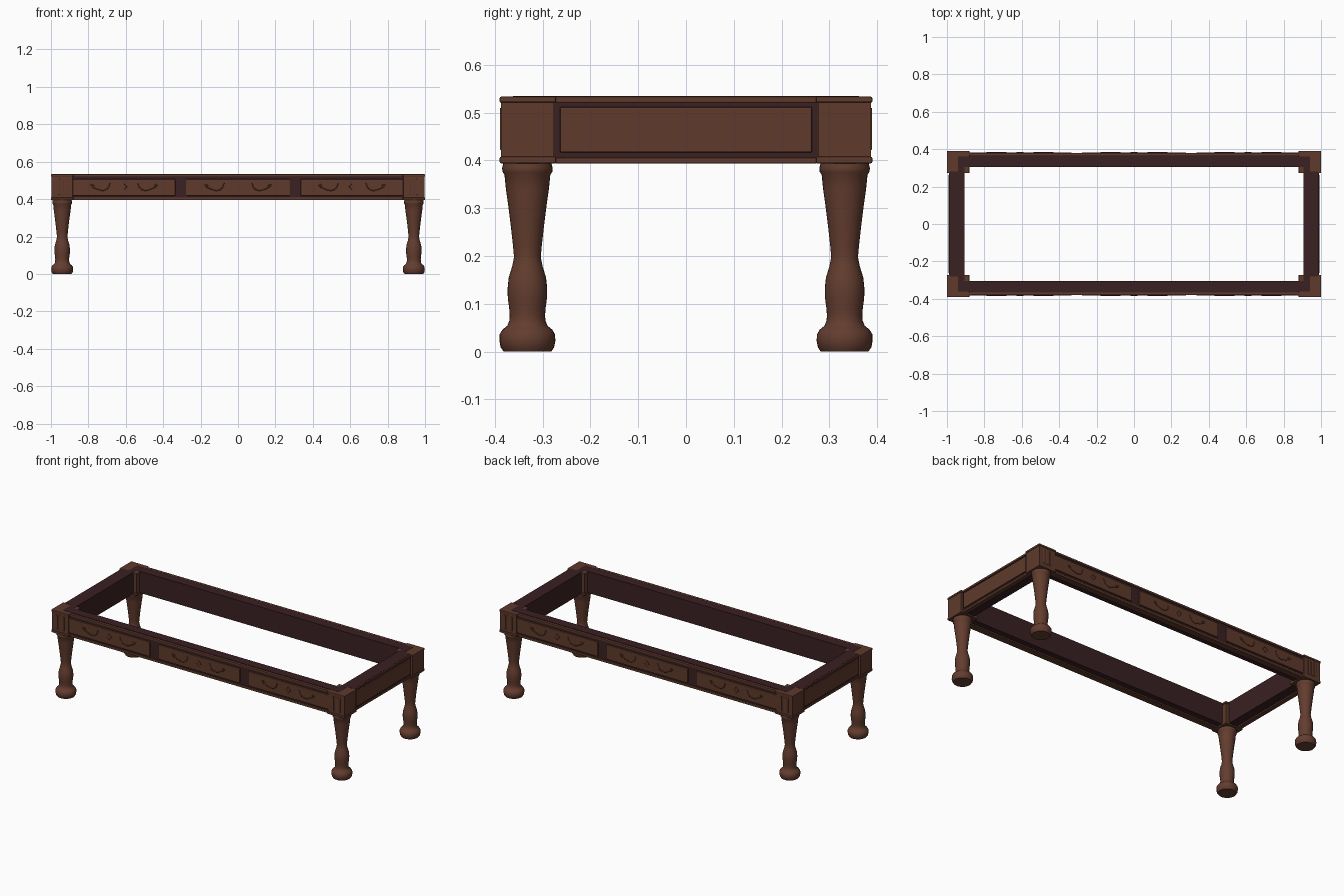
import bpy, bmesh, math

if "Cube" in bpy.data.objects:
    bpy.data.objects.remove(bpy.data.objects["Cube"])


def material(name, rgb):
    m = bpy.data.materials.new(name)
    m.diffuse_color = (*rgb, 1)
    m.use_nodes = True
    m.node_tree.nodes["Principled BSDF"].inputs["Base Color"].default_value = m.diffuse_color
    return m


BROWN = material("walnut brown", (0.112, 0.042, 0.024))
LEG = material("turned leg brown", (0.125, 0.046, 0.028))
DARK = material("dark mahogany", (0.042, 0.0145, 0.016))


def finish(name, bm, mat, smooth=False):
    bmesh.ops.recalc_face_normals(bm, faces=bm.faces)
    me = bpy.data.meshes.new(name)
    bm.to_mesh(me)
    bm.free()
    me.materials.append(mat)
    if smooth:
        me.polygons.foreach_set("use_smooth", [True] * len(me.polygons))
        me.set_sharp_from_angle(angle=math.radians(40))
    ob = bpy.data.objects.new(name, me)
    bpy.context.collection.objects.link(ob)
    return ob


def box(name, x, y, z, mat, bevel=0):
    """Box from three (low, high) ranges; ranges may be given reversed."""
    bm = bmesh.new()
    bmesh.ops.create_cube(bm, size=1)
    for v in bm.verts:
        v.co = [(r[0] + r[1]) / 2 + c * abs(r[1] - r[0]) for c, r in zip(v.co, (x, y, z))]
    ob = finish(name, bm, mat)
    if bevel:
        b = ob.modifiers.new("soft edge", "BEVEL")
        b.width = bevel
        b.segments = 2
    return ob


def lathe(name, profile, x, y, mat, sides=32):
    bm = bmesh.new()
    rings = [[bm.verts.new((x + r * math.cos(2 * math.pi * i / sides),
                            y + r * math.sin(2 * math.pi * i / sides), z))
              for i in range(sides)] for r, z in profile]
    for a, b in zip(rings, rings[1:]):
        for i in range(sides):
            j = (i + 1) % sides
            bm.faces.new((a[i], a[j], b[j], b[i]))
    bm.faces.new(rings[0])
    bm.faces.new(rings[-1])
    return finish(name, bm, mat, True)


def carving(name, points, y, depth, closed=False):
    """Thin raised line on the apron face."""
    cu = bpy.data.curves.new(name, "CURVE")
    cu.dimensions = "3D"
    cu.bevel_depth = depth
    cu.bevel_resolution = 1
    cu.resolution_u = 6
    cu.use_fill_caps = True
    kind = "POLY" if closed else "NURBS"
    sp = cu.splines.new(kind)
    sp.points.add(len(points) - 1)
    for p, (x, z) in zip(sp.points, points):
        p.co = (x, y, z, 1)
    sp.use_cyclic_u = closed
    if not closed:
        sp.use_endpoint_u = True
        sp.order_u = 3
    cu.materials.append(BROWN)
    bpy.context.collection.objects.link(bpy.data.objects.new(name, cu))


LEG_PROFILE = [(0.050, 0), (0.056, 0.009), (0.0585, 0.022), (0.058, 0.036), (0.052, 0.046),
               (0.042, 0.054), (0.038, 0.064), (0.037, 0.075), (0.038, 0.09), (0.041, 0.112),
               (0.0415, 0.132), (0.039, 0.155), (0.032, 0.178), (0.028, 0.198), (0.030, 0.22),
               (0.035, 0.265), (0.040, 0.305), (0.045, 0.34), (0.048, 0.370), (0.052, 0.376),
               (0.053, 0.384), (0.050, 0.396)]
SCROLL = [(0.075, 0.487), (0.078, 0.470), (0.090, 0.452), (0.115, 0.445), (0.140, 0.452),
          (0.165, 0.462), (0.180, 0.474), (0.168, 0.480), (0.160, 0.470)]
DIAMOND = [(0, 0.483), (0.017, 0.466), (0, 0.449), (-0.017, 0.466)]

# legs and corner blocks
for sx in (-1, 1):
    for sy in (-1, 1):
        def at(a, b, s):
            return (a * s, b * s)
        lathe("leg", LEG_PROFILE, 0.94 * sx, 0.332 * sy, LEG)
        box("corner_block", at(0.884, 0.997, sx), at(0.276, 0.387, sy), (0.396, 0.53), BROWN)
        box("corner_bottom_moulding", at(0.88, 1, sx), at(0.272, 0.39, sy),
            (0.394, 0.408), BROWN, 0.003)
        box("corner_top_moulding", at(0.88, 1, sx), at(0.272, 0.39, sy),
            (0.521, 0.5335), BROWN, 0.003)
        for k in (-1, 0, 1):
            box("corner_reed", at(0.933 + k * 0.022, 0.947 + k * 0.022, sx),
                at(0.385, 0.3895, sy), (0.422, 0.510), BROWN, 0.0025)

# dark inner frame: long and short rails
for s in (-1, 1):
    box("long_frame_rail", (-0.94, 0.94), (0.305 * s, 0.362 * s), (0.402, 0.5345), DARK)
    box("long_frame_face", (-0.885, 0.885), (0.36 * s, 0.374 * s), (0.402, 0.5325), DARK)
    box("short_frame_rail", (0.905 * s, 0.94 * s), (-0.31, 0.31), (0.402, 0.5345), DARK)
    box("short_frame_face", (0.935 * s, 0.983 * s), (-0.28, 0.28), (0.402, 0.5345), DARK)

# long aprons: rails, three panels and their carvings
for s in (-1, 1):
    box("long_top_moulding", (-0.882, 0.882), (0.366 * s, 0.380 * s), (0.521, 0.5335), BROWN, 0.002)
    box("long_bottom_moulding", (-0.882, 0.882), (0.34 * s, 0.380 * s), (0.394, 0.408), BROWN, 0.002)
    for cx, a, b in ((-0.61, -0.884, -0.335), (0, -0.278, 0.278), (0.61, 0.335, 0.884)):
        box("long_panel", (a, b), (0.37 * s, 0.383 * s), (0.418, 0.507), BROWN, 0.003)
        y = 0.383 * s
        for m in (-1, 1):
            carving("scroll_carving", [(cx + m * x, z) for x, z in SCROLL], y, 0.003)
        carving("diamond_carving", [(cx + x, z) for x, z in DIAMOND], y, 0.002, True)

# short aprons: rails and one panel
for s in (-1, 1):
    box("short_top_moulding", (0.978 * s, 0.988 * s), (-0.275, 0.275), (0.521, 0.5335), BROWN, 0.002)
    box("short_bottom_moulding", (0.96 * s, 0.988 * s), (-0.275, 0.275), (0.394, 0.406), BROWN, 0.002)
    box("short_panel", (0.98 * s, 0.991 * s), (-0.264, 0.264), (0.417, 0.512), BROWN, 0.003)
